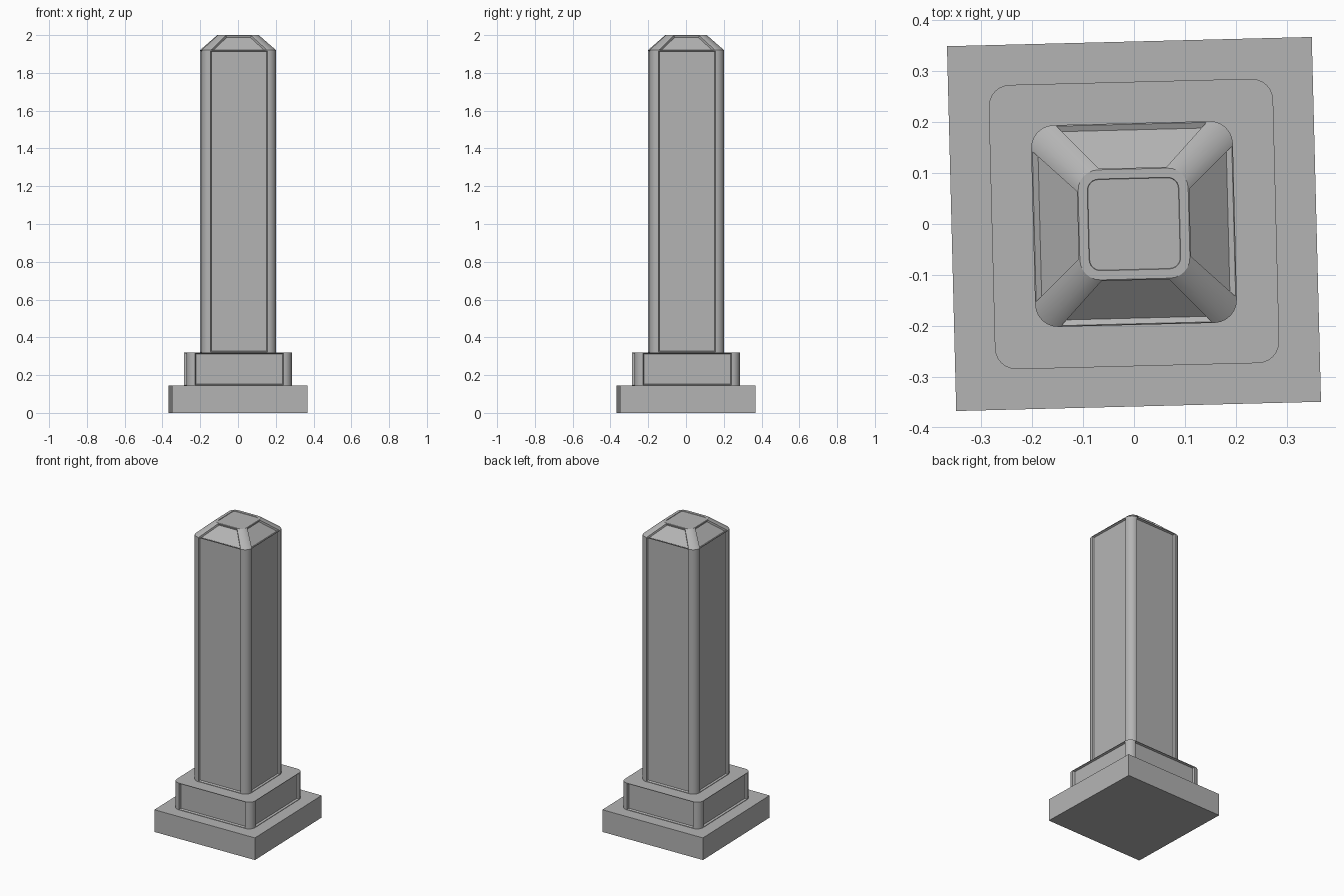
import bpy, bmesh, math

if "Cube" in bpy.data.objects:
    bpy.data.objects.remove(bpy.data.objects["Cube"])

TURN = math.radians(1.45)   # the whole post is turned slightly

stone = bpy.data.materials.new("stone_grey")
stone.diffuse_color = (0.456, 0.456, 0.456, 1)
stone.use_nodes = True
stone.node_tree.nodes["Principled BSDF"].inputs["Base Color"].default_value = stone.diffuse_color


def ring(bm, half, radius, z, seg=6):
    """Square outline with rounded corners."""
    verts = []
    for c in range(4):
        a0 = c * math.pi / 2
        sx, sy = [(1, 1), (-1, 1), (-1, -1), (1, -1)][c]
        for i in range(seg + 1):
            a = a0 + i / seg * math.pi / 2
            verts.append(bm.verts.new((sx * (half - radius) + radius * math.cos(a),
                                       sy * (half - radius) + radius * math.sin(a), z)))
    return verts


def sink(bm, faces, rim, wall, depth):
    """Recess flat panels: a flat rim, then a slanted wall."""
    for f in faces:
        n = f.normal.copy()
        bmesh.ops.inset_individual(bm, faces=[f], thickness=rim, use_even_offset=True)
        bmesh.ops.inset_individual(bm, faces=[f], thickness=wall, use_even_offset=True)
        bmesh.ops.translate(bm, vec=-n * depth, verts=f.verts[:])


def finish(name, bm):
    mesh = bpy.data.meshes.new(name)
    bm.to_mesh(mesh)
    bm.free()
    mesh.materials.append(stone)
    ob = bpy.data.objects.new(name, mesh)
    bpy.context.collection.objects.link(ob)
    ob.rotation_euler.z = TURN
    bpy.ops.object.select_all(action='DESELECT')
    ob.select_set(True)
    bpy.context.view_layer.objects.active = ob
    bpy.ops.object.shade_smooth_by_angle(angle=math.radians(25))


def block(name, levels, rim, wall, depth, top=None):
    """Stack rounded outlines (half, radius, z) and recess the wide sides."""
    bm = bmesh.new()
    rings = [ring(bm, *lv) for lv in levels]
    n = len(rings[0])
    panels = []
    for a, b in zip(rings, rings[1:]):
        for i in range(n):
            j = (i + 1) % n
            f = bm.faces.new((a[i], a[j], b[j], b[i]))
            if i % 7 == 6:
                panels.append(f)
    bm.faces.new(rings[0][::-1])
    cap = bm.faces.new(rings[-1])
    bm.normal_update()
    sink(bm, panels, rim, wall, depth)
    if top:
        sink(bm, [cap], *top)
    finish(name, bm)


# square base slab
bm = bmesh.new()
bmesh.ops.create_cube(bm, size=1)
bmesh.ops.scale(bm, vec=(0.716, 0.716, 0.145), verts=bm.verts)
bmesh.ops.translate(bm, vec=(0, 0, 0.0725), verts=bm.verts)
finish("base_slab", bm)

# plinth with recessed sides
block("plinth", [(0.279, 0.042, 0.145), (0.279, 0.042, 0.32)], 0.003, 0.004, 0.013)

# shaft with sloped cap, recessed sides and top
block("shaft", [(0.198, 0.045, 0.32), (0.198, 0.045, 1.92), (0.108, 0.04, 2.0)],
      0.003, 0.005, 0.011, top=(0.018, 0.001, 0.003))
